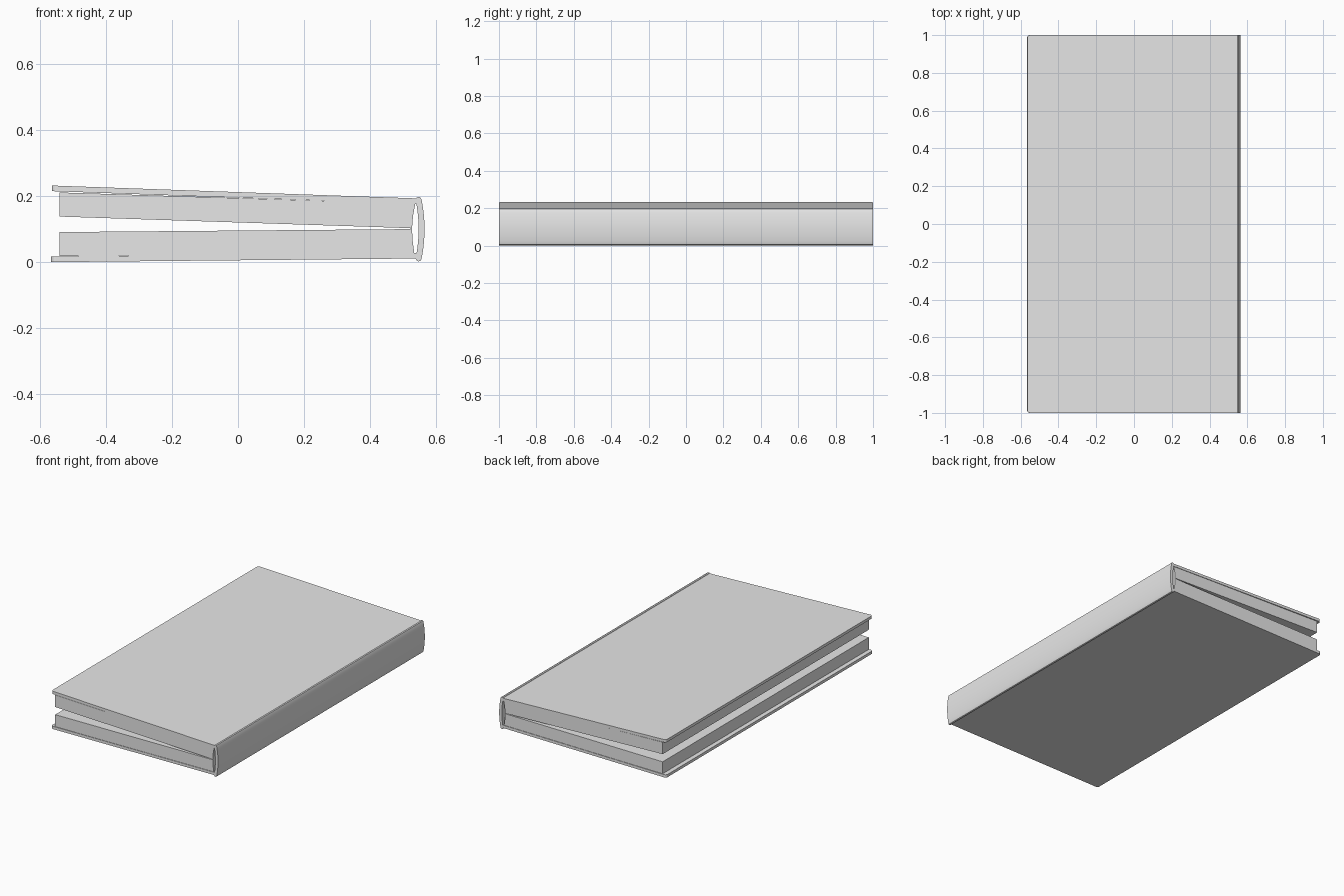
import bpy, bmesh, math

if "Cube" in bpy.data.objects:
    bpy.data.objects.remove(bpy.data.objects["Cube"])

grey = bpy.data.materials.new("plain grey")
grey.diffuse_color = (0.8, 0.8, 0.8, 1)
grey.use_nodes = True
grey.node_tree.nodes["Principled BSDF"].inputs["Base Color"].default_value = grey.diffuse_color


def extrude_profile(name, points, half_length, corner=0.0, smooth=False):
    """Extrude an x-z outline along y; optionally round the fore-edge corners."""
    bm = bmesh.new()
    face = bm.faces.new([bm.verts.new((x, -half_length, z)) for x, z in points])
    ext = bmesh.ops.extrude_face_region(bm, geom=[face])
    moved = [v for v in ext["geom"] if isinstance(v, bmesh.types.BMVert)]
    bmesh.ops.translate(bm, verts=moved, vec=(0, 2 * half_length, 0))
    if corner:
        left = min(v.co.x for v in bm.verts) + 0.01
        edges = [e for e in bm.edges
                 if all(v.co.x < left for v in e.verts)
                 and abs(e.verts[0].co.y - e.verts[1].co.y) < 1e-5]
        bmesh.ops.bevel(bm, geom=edges, offset=corner, segments=4,
                        profile=0.5, affect='EDGES')
    bmesh.ops.recalc_face_normals(bm, faces=bm.faces)
    mesh = bpy.data.meshes.new(name)
    bm.to_mesh(mesh)
    bm.free()
    mesh.materials.append(grey)
    obj = bpy.data.objects.new(name, mesh)
    bpy.context.collection.objects.link(obj)
    if smooth:
        bpy.ops.object.select_all(action='DESELECT')
        bpy.context.view_layer.objects.active = obj
        obj.select_set(True)
        bpy.ops.object.shade_smooth_by_angle(angle=math.radians(35))
    return obj


# Boards: the upper one is lifted slightly at the fore edge
extrude_profile("top_cover", [(-0.564, 0.215), (0.541, 0.176),
                              (0.541, 0.193), (-0.564, 0.232)], 1.0, 0.014)
extrude_profile("bottom_cover", [(-0.566, 0.0), (0.541, 0.011),
                                 (0.541, 0.028), (-0.566, 0.017)], 1.0, 0.014)

# Spine: a bowed strip of constant thickness with rounded ends
MID, HALF, RADIUS = 0.1, 0.089, 0.009
outline = []
steps = 12
for i in range(steps + 1):                       # outer curve, going up
    t = -1 + 2 * i / steps
    outline.append((0.556 + 0.009 * (1 - t * t), MID + HALF * t))
for a in (45, 90, 135):                          # upper rounded end
    outline.append((0.547 + RADIUS * math.cos(math.radians(a)),
                    MID + HALF + RADIUS * math.sin(math.radians(a))))
for i in range(steps + 1):                       # inner curve, going down
    t = 1 - 2 * i / steps
    outline.append((0.538 + 0.009 * (1 - t * t), MID + HALF * t))
for a in (225, 270, 315):                        # lower rounded end
    outline.append((0.547 + RADIUS * math.cos(math.radians(a)),
                    MID - HALF + RADIUS * math.sin(math.radians(a))))
extrude_profile("spine", outline, 1.0, smooth=True)

# Page block: two halves parted by a narrow wedge, hollow at the back
extrude_profile("pages", [(-0.54, 0.018), (0.534, 0.026), (0.529, 0.065),
                          (0.527, 0.1), (0.530, 0.14), (0.537, 0.177),
                          (-0.54, 0.211), (-0.54, 0.138), (0.522, 0.103),
                          (0.522, 0.1), (-0.54, 0.091)], 0.997)
